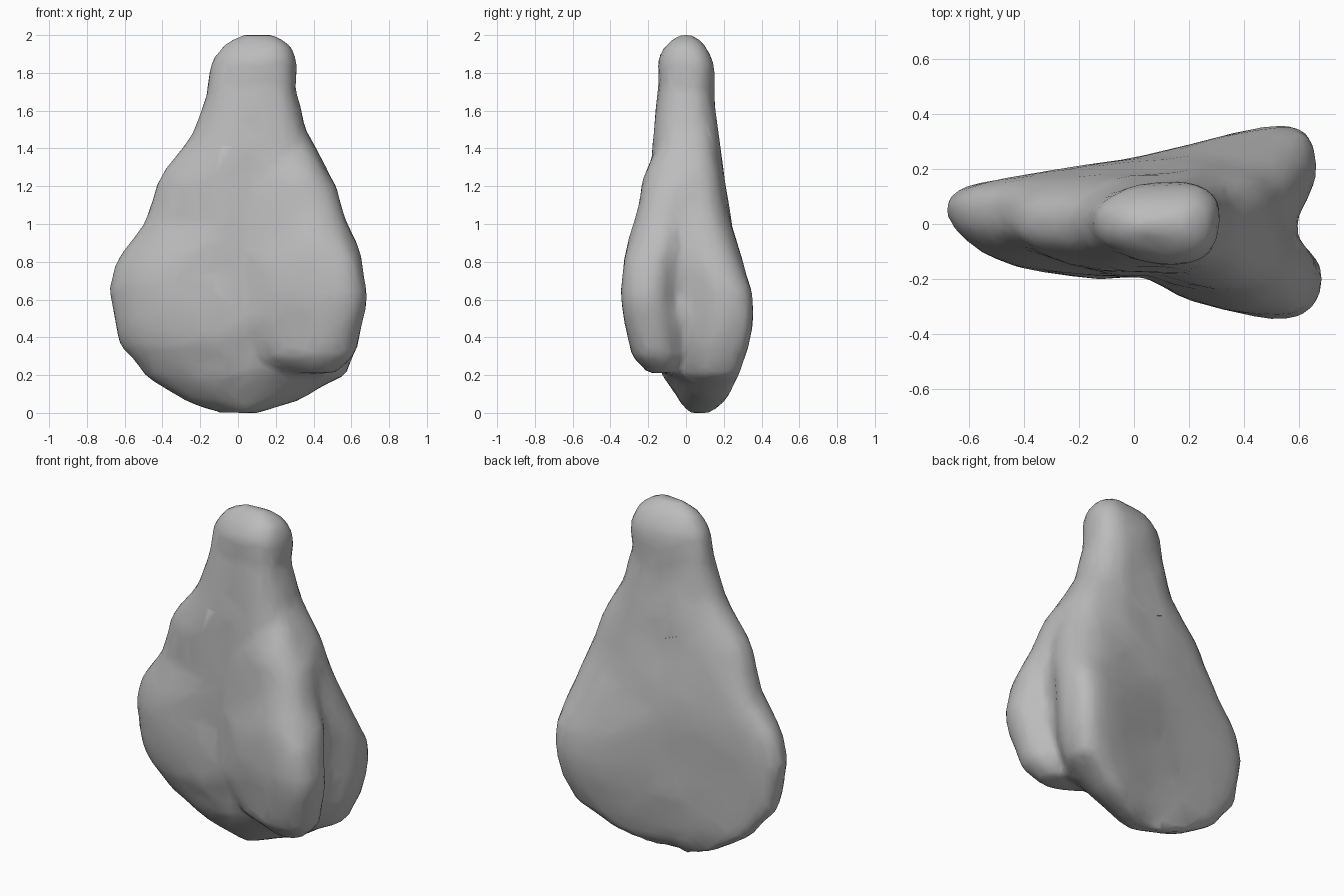
import bpy, bmesh, math
from mathutils import Vector, noise

cube = bpy.data.objects.get("Cube")
if cube:
    bpy.data.objects.remove(cube, do_unlink=True)

SEGMENTS, RINGS = 40, 44

# Each row: height, left tip x and y, right tip x and y, half thickness
BODY = [
    (0, -.1, .13, .12, .13, .04), (.06, -.28, .12, .3, .16, .1),
    (.2, -.49, .08, .56, .19, .165), (.35, -.62, .05, .64, .235, .195),
    (.5, -.66, .04, .66, .255, .21), (.65, -.68, .04, .66, .235, .215),
    (.8, -.65, .04, .63, .17, .215), (1, -.5, .04, .58, .07, .205),
    (1.25, -.41, .01, .49, .02, .19), (1.5, -.23, 0, .36, 0, .165),
    (1.7, -.16, 0, .31, 0, .145), (1.86, -.145, 0, .31, 0, .145),
    (1.95, -.08, 0, .275, 0, .1), (2, .02, 0, .19, 0, .04)]
FRONT_LOBE = [
    (.21, .28, -.1, .51, -.13, .07), (.3, .08, -.08, .61, -.18, .13),
    (.5, -.05, -.04, .66, -.22, .155), (.65, -.1, -.03, .67, -.235, .16),
    (.8, -.1, -.02, .66, -.22, .165), (1, -.1, -.02, .58, -.14, .165),
    (1.2, -.1, -.02, .52, -.09, .16), (1.4, -.05, -.01, .4, -.03, .14),
    (1.55, 0, 0, .33, 0, .12)]
# Fills the groove between the front lobe and the rear of the body
WEB = [
    (.18, 0, .05, .48, .04, .08), (.5, 0, 0, .58, .01, .11),
    (.8, 0, 0, .6, 0, .13), (1.1, 0, 0, .55, 0, .14),
    (1.4, 0, 0, .38, 0, .12)]


def row_at(rows, z):
    """Blend the two rows either side of a height."""
    for a, b in zip(rows, rows[1:]):
        if z <= b[0]:
            t = (z - a[0]) / (b[0] - a[0])
            return [p + (q - p) * t for p, q in zip(a, b)]
    return rows[-1]


def rounded(v, power):
    return math.copysign(abs(v) ** power, v)


def add_loft(bm, rows, bend=0):
    """Skin a stack of egg-shaped, optionally bowed rings into a closed solid."""
    rings = []
    for i in range(RINGS + 1):
        ease = (1 - math.cos(math.pi * i / RINGS)) / 2
        z, x0, y0, x1, y1, thick = row_at(
            rows, rows[0][0] + (rows[-1][0] - rows[0][0]) * ease)
        left, right = Vector((x0, y0, z)), Vector((x1, y1, z))
        mid, half = (left + right) / 2, (right - left) / 2
        side = Vector((-half.y, half.x, 0)).normalized() * thick
        ring = []
        for k in range(SEGMENTS):
            a = math.tau * k / SEGMENTS
            along = rounded(math.cos(a), .85)
            across = rounded(math.sin(a), .75) * (1 + .18 * along)
            p = mid + half * along + side * across
            p.y -= bend * y1 * (1 - along * along)
            # Gentle lumps and dimples
            p += (p - mid).normalized() * noise.noise(p * 6) * .018
            ring.append(bm.verts.new(p))
        rings.append(ring)
    for low, high in zip(rings, rings[1:]):
        for k in range(SEGMENTS):
            n = (k + 1) % SEGMENTS
            bm.faces.new((low[k], low[n], high[n], high[k]))
    bm.faces.new(rings[0][::-1])
    bm.faces.new(rings[-1])


# Main slab, front lobe and the web joining them
bm = bmesh.new()
add_loft(bm, BODY, bend=.5)
add_loft(bm, FRONT_LOBE)
add_loft(bm, WEB)
mesh = bpy.data.meshes.new("stone")
bm.to_mesh(mesh)
bm.free()
stone = bpy.data.objects.new("stone", mesh)
bpy.context.collection.objects.link(stone)

# Fuse the solids, soften the seams and reduce to a coarse skin
remesh = stone.modifiers.new("fuse", "REMESH")
remesh.mode = "VOXEL"
remesh.voxel_size = .025
soften = stone.modifiers.new("soften", "SMOOTH")
soften.iterations = 6
reduce = stone.modifiers.new("reduce", "DECIMATE")
reduce.ratio = .12
fused = bpy.data.meshes.new_from_object(
    stone.evaluated_get(bpy.context.evaluated_depsgraph_get()))
stone.modifiers.clear()
stone.data = fused

# Plain grey
grey = bpy.data.materials.new("stone grey")
grey.use_nodes = True
colour = (.5, .5, .5, 1)
grey.diffuse_color = colour
grey.node_tree.nodes["Principled BSDF"].inputs["Base Color"].default_value = colour
fused.materials.clear()
fused.materials.append(grey)

bpy.ops.object.select_all(action="DESELECT")
stone.select_set(True)
bpy.context.view_layer.objects.active = stone
bpy.ops.object.shade_smooth_by_angle(angle=math.radians(50))
